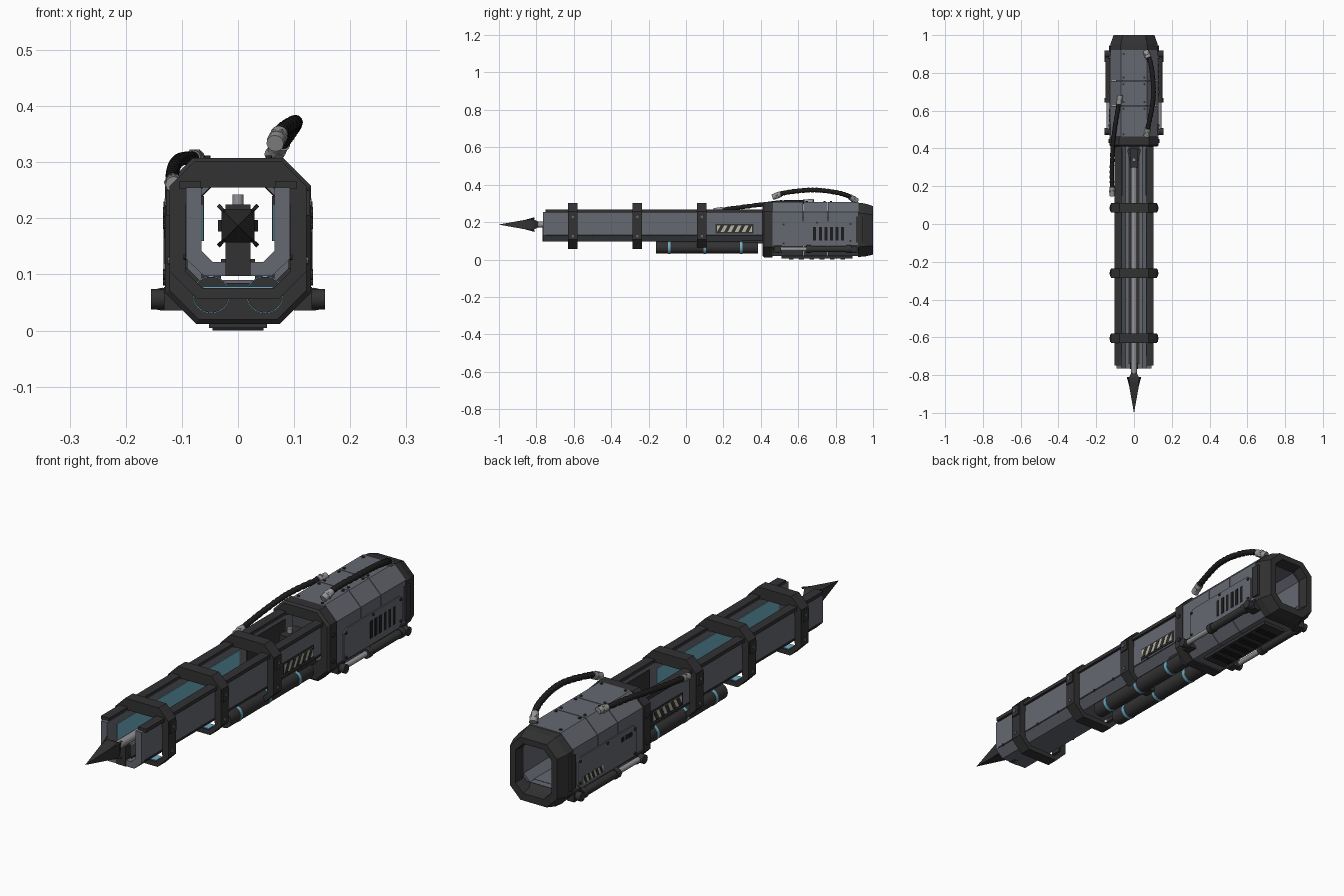
import bpy, bmesh, math
from mathutils import Vector

if "Cube" in bpy.data.objects:
    bpy.data.objects.remove(bpy.data.objects["Cube"])


def mat(name, r, g, b):
    m = bpy.data.materials.new(name)
    m.diffuse_color = (r, g, b, 1)
    m.use_nodes = True
    m.node_tree.nodes["Principled BSDF"].inputs["Base Color"].default_value = m.diffuse_color
    return m


GREY = mat("steel_grey", .13, .14, .165)
DARK = mat("dark_metal", .032, .032, .034)
BLACK = mat("black_rubber", .012, .012, .013)
LIGHT = mat("bare_metal", .3, .3, .31)
CYAN = mat("cyan_glow", .15, .42, .55)
CREAM = mat("hazard_cream", .5, .47, .36)


def make(name, verts, faces, m, smooth=False):
    bm = bmesh.new()
    vs = [bm.verts.new(v) for v in verts]
    for f in faces:
        bm.faces.new([vs[i] for i in f])
    bmesh.ops.recalc_face_normals(bm, faces=bm.faces)
    me = bpy.data.meshes.new(name)
    bm.to_mesh(me)
    bm.free()
    me.materials.append(m)
    if smooth:
        me.polygons.foreach_set("use_smooth", [True] * len(me.polygons))
        me.set_sharp_from_angle(angle=math.radians(40))
    ob = bpy.data.objects.new(name, me)
    bpy.context.collection.objects.link(ob)
    return ob


def bridge(k, n, closed=False):
    return [(a * n + i, a * n + (i + 1) % n, (a + 1) % k * n + (i + 1) % n, (a + 1) % k * n + i)
            for a in range(k if closed else k - 1) for i in range(n)]


def prism(name, pts, axis, a, b, m):
    put = {'x': lambda p, v: (v, *p), 'y': lambda p, v: (p[0], v, p[1]), 'z': lambda p, v: (*p, v)}[axis]
    n = len(pts)
    faces = bridge(2, n) + [tuple(range(n)), tuple(range(n, 2 * n))]
    return make(name, [put(p, v) for v in (a, b) for p in pts], faces, m)


def box(name, x, y, z, m):
    return prism(name, [(x[0], z[0]), (x[1], z[0]), (x[1], z[1]), (x[0], z[1])], 'y', y[0], y[1], m)


def octo(w, z0, z1, cb, ct):
    return [(-w + cb, z0), (w - cb, z0), (w, z0 + cb), (w, z1 - ct),
            (w - ct, z1), (-w + ct, z1), (-w, z1 - ct), (-w, z0 + cb)]


def shell(name, sections, m):
    """Closed loop of (y, profile) sections: outside going back, inside coming forward."""
    verts = [(x, y, z) for y, prof in sections for x, z in prof]
    return make(name, verts, bridge(len(sections), 8, True), m)


def sweep(name, pts, radii, m, n=16, turn=0.0, smooth=True):
    pts = [Vector(p) for p in pts]
    verts = []
    for i, p in enumerate(pts):
        j, k = max(i - 1, 0), min(i + 1, len(pts) - 1)
        q = (pts[k] - pts[j]).to_track_quat('Z', 'Y')
        verts += [p + q @ Vector((radii[i] * math.cos(t), radii[i] * math.sin(t), 0))
                  for t in (2 * math.pi * s / n + turn for s in range(n))]
    k = len(pts)
    faces = bridge(k, n) + [tuple(range(n)), tuple(range((k - 1) * n, k * n))]
    return make(name, verts, faces, m, smooth)


def rod(name, a, b, r, m, n=16):
    return sweep(name, [a, b], [r, r], m, n)


def hose(name, ctrl, r):
    # ribbed hose along a smooth path, with metal end fittings
    c = [Vector(p) for p in ctrl]
    c = [2 * c[0] - c[1]] + c + [2 * c[-1] - c[-2]]
    pts = []
    for a, b, d, e in zip(c, c[1:], c[2:], c[3:]):
        for s in range(14):
            t = s / 14
            pts.append(.5 * (2 * b + (d - a) * t + (2 * a - 5 * b + 4 * d - e) * t * t
                             + (3 * b - a - 3 * d + e) * t ** 3))
    pts.append(c[-2])
    sweep(name, pts, [r if i % 3 else r * .84 for i in range(len(pts))], BLACK, 12)
    for p, q in ((pts[0], pts[3]), (pts[-1], pts[-4])):
        d = (q - p).normalized()
        rod(name + "_fitting", p - d * .012, p + d * .035, r * 1.2, LIGHT, 12)
        rod(name + "_collar", p + d * .008, p + d * .018, r * 1.4, LIGHT, 6)


def hazard(name, x0, x1, y0, y1, z0, z1, count):
    box(name + "_plate", sorted((x0, x1)), (y0, y1), (z0, z1), CREAM)
    d, h = (y1 - y0) / count, z1 - z0
    e = (x1 - x0) * .5
    for i in range(count):
        y = y0 + i * d
        w = d * .5
        sl = min(h, d * .5)
        prism(name + "_stripe", [(y, z0), (y + w, z0), (y + w + sl, z1), (y + sl, z1)], 'x', x0, x1 + e, DARK)


# open U-shaped launch trough
half = [(.06, .097), (.093, .128), (.093, .255), (.065, .255), (.065, .142), (.045, .122)]
prism("trough", half + [(-x, z) for x, z in reversed(half)], 'y', -.765, .45, GREY)
box("trough_floor_track", (-.03, .03), (-.74, .42), (.121, .128), DARK)
for s in (1, -1):
    xs = lambda a, b: sorted((s * a, s * b))
    box("trough_rail", xs(.066, .104), (-.75, .42), (.252, .267), DARK)
    box("trough_light_strip", xs(.0625, .066), (-.7, .1), (.16, .225), CYAN)
    box("trough_seam_strip", xs(.09, .0945), (-.75, .42), (.128, .134), DARK)
    box("trough_inner_vent", xs(.061, .066), (.15, .4), (.16, .24), DARK)
    box("hazard_frame", xs(.092, .096), (.158, .362), (.14, .19), DARK)
    hazard("trough_hazard", s * .0955, s * .098, .166, .354, .147, .183, 5)
    for y in (-.72, -.5, -.37, -.14, -.02, .2, .38):
        rod("trough_rivet", (s * .09, y, .131), (s * .097, y, .131), .005, DARK, 8)
    # twin gas tubes below the trough
    rod("gas_tube", (s * .048, -.16, .064), (s * .048, .385, .064), .032, DARK, 24)
    for y in (-.09, .1, .295):
        rod("gas_tube_band", (s * .048, y - .007, .064), (s * .048, y + .007, .064), .0335, CYAN, 24)
    box("gas_tube_hanger", xs(.03, .065), (.3, .42), (.085, .115), DARK)

# three clamp rings
for y in (-.605, -.26, .085):
    out, inn = octo(.122, .056, .302, .05, .045), octo(.094, .076, .255, .03, .03)
    shell("clamp_ring", [(y - .025, out), (y + .025, out), (y + .025, inn), (y - .025, inn)], DARK)
    box("clamp_light", (-.062, .062), (y - .02, y + .02), (.075, .079), CYAN)
    for s in (1, -1):
        box("clamp_side_pad", sorted((s * .118, s * .128)), (y - .019, y + .019), (.205, .25), DARK)
        box("clamp_inner_block", sorted((s * .09, s * .115)), (y - .022, y + .022), (.11, .25), DARK)
        rod("clamp_bolt", (s * .12, y, .228), (s * .131, y, .228), .007, GREY, 8)
        rod("clamp_bolt", (s * .118, y, .125), (s * .126, y, .125), .007, GREY, 8)

# harpoon: shaft, four-sided head, barbs, tail
ZC = .187
rod("harpoon_shaft", (0, -.82, ZC), (0, .38, ZC), .017, LIGHT, 12)
sweep("harpoon_head", [(0, -1, ZC), (0, -.835, ZC), (0, -.815, ZC), (0, -.79, ZC)],
      [.0005, .042, .04, .022], DARK, 4, math.pi / 4, False)
for sx in (1, -1):
    for sz in (1, -1):
        sweep("harpoon_barb", [(sx * .018, -.88, ZC + sz * .018), (sx * .033, -.81, ZC + sz * .034)],
              [.002, .005], DARK, 4, 0, False)
    prism("harpoon_tail_fin", [(sx * .012, .29), (sx * .036, .39), (sx * .03, .4), (sx * .012, .38)],
          'z', ZC - .01, ZC + .01, DARK)
box("tail_carriage", (-.022, .022), (.3, .4), (.12, .225), DARK)
rod("tail_pin", (0, .34, .22), (0, .34, .243), .01, LIGHT, 12)
box("shaft_support", (-.022, .022), (-.768, -.735), (.097, .178), DARK)

# rear housing: front collar, three armour segments, liner, tapered rear collar
hole = octo(.094, .085, .258, .03, .035)
big, body = octo(.13, .012, .308, .055, .05), octo(.125, .018, .308, .052, .055)
shell("front_collar", [(.41, octo(.122, .02, .3, .052, .048)), (.418, big), (.462, big), (.462, hole), (.41, hole)], DARK)
for y0, y1 in ((.462, .625), (.628, .757), (.76, .922)):
    shell("housing_segment", [(y0, body), (y1, body), (y1, hole), (y0, hole)], GREY)
rear_in = octo(.072, .07, .245, .03, .03)
shell("rear_collar", [(.92, octo(.127, .014, .304, .054, .055)), (.955, octo(.124, .016, .3, .054, .055)),
                      (1, octo(.108, .026, .286, .048, .048)), (1, octo(.082, .056, .262, .035, .035)),
                      (.96, octo(.078, .065, .255, .03, .03)), (.92, hole)], DARK)
shell("bore_liner", [(.44, octo(.096, .083, .26, .03, .035)), (.95, octo(.096, .083, .26, .03, .035)),
                     (.95, octo(.08, .082, .255, .03, .03)), (.44, octo(.08, .09, .255, .03, .03))], GREY)

# belly plate with ribs
box("belly_plate", (-.052, .052), (.51, .89), (.005, .022), DARK)
for i in range(6):
    y = .55 + i * .055
    box("belly_rib", (-.045, .045), (y, y + .025), (0, .006), BLACK)

for s in (1, -1):
    xs = lambda a, b: sorted((s * a, s * b))
    # side access panel with chamfered corners
    prism("side_panel", [(.51, .075), (.87, .075), (.895, .095), (.895, .19), (.875, .205), (.53, .205), (.51, .19)],
          'x', s * .12, s * .13, GREY)
    for y, z in ((.522, .086), (.88, .1), (.522, .187), (.88, .19), (.7, .197)):
        rod("panel_bolt", (s * .128, y, z), (s * .134, y, z), .006, DARK, 8)
    # hydraulic piston along the lower edge
    X, Z = s * .135, .056
    rod("piston_rod", (X, .49, Z), (X, .66, Z), .011, LIGHT)
    rod("piston_cylinder", (X, .65, Z), (X, .885, Z), .017, DARK)
    for y in (.655, .87):
        rod("piston_collar", (X, y - .012, Z), (X, y + .012, Z), .0205, DARK)
    for y in (.49, .9):
        rod("piston_joint", (X - s * .03, y, Z), (s * .155, y, Z), .018, DARK)
        box("piston_mount", xs(.1, .132), (y - .022, y + .022), (.036, .078), DARK)
    # upper edge blocks and top rivets
    for y in (.475, .61, .645, .74, .775, .9):
        rod("top_rivet", (s * .055, y, .305), (s * .055, y, .312), .006, DARK, 8)
    for y in (.44,):
        for z in (.1, .21):
            rod("collar_bolt", (s * .128, y, z), (s * .134, y, z), .01, DARK, 8)
    box("rear_side_block", xs(.12, .133), (.91, .945), (.09, .23), DARK)

# right side vents, left side slots and warning patch
for i in range(6):
    y = .68 + i * .03
    box("vent_slot", (.128, .1315), (y, y + .016), (.102, .175), BLACK)
for i in range(3):
    y = .54 + i * .025
    box("left_slot", (-.1315, -.128), (y, y + .018), (.165, .183), BLACK)
hazard("left_hazard", -.129, -.1315, .73, .86, .09, .12, 5)

# hoses
hose("top_hose", [(.068, .475, .338), (.078, .53, .357), (.1, .65, .371), (.101, .75, .367),
                  (.088, .85, .347), (.066, .905, .318)], .013)
hose("left_hose", [(-.115, .16, .262), (-.117, .28, .278), (-.112, .42, .296), (-.1, .52, .306),
                   (-.075, .67, .308)], .012)
